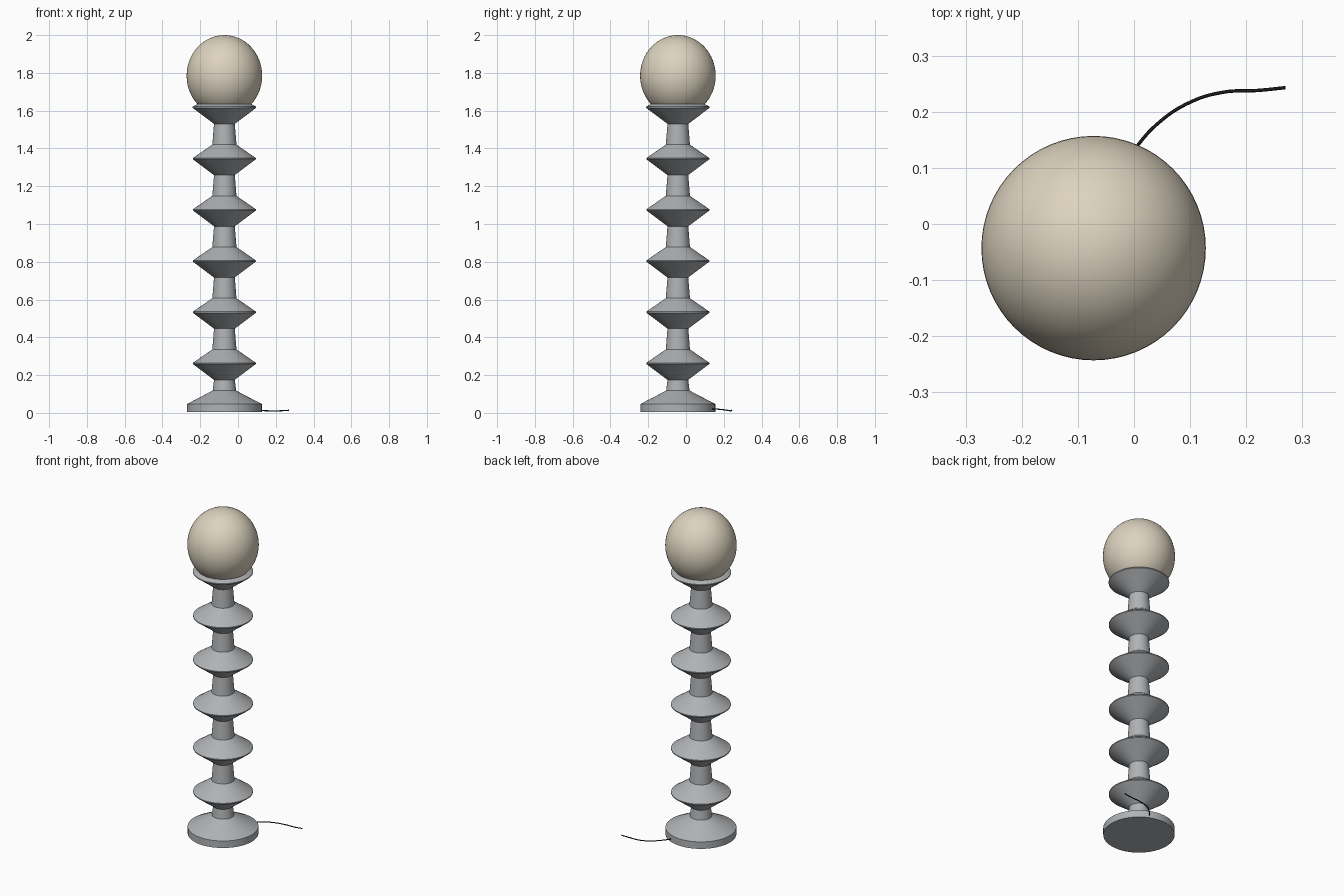
import bpy, bmesh, math
from mathutils import Vector

if "Cube" in bpy.data.objects:
    bpy.data.objects.remove(bpy.data.objects["Cube"], do_unlink=True)

CENTRE = Vector((-0.072, -0.043, 0))
SIDES = 64


def material(name, colour):
    mat = bpy.data.materials.new(name)
    mat.use_nodes = True
    mat.diffuse_color = colour
    mat.node_tree.nodes["Principled BSDF"].inputs["Base Color"].default_value = colour
    return mat


def smooth(obj, degrees):
    bpy.ops.object.select_all(action="DESELECT")
    obj.select_set(True)
    bpy.context.view_layer.objects.active = obj
    bpy.ops.object.shade_smooth_by_angle(angle=math.radians(degrees))


def lathe(name, profile, mat):
    """Turn a list of (radius, height) points into a closed solid."""
    bm = bmesh.new()
    rings = []
    for r, z in profile:
        rings.append([bm.verts.new((r * math.cos(a), r * math.sin(a), z))
                      for a in (math.tau * i / SIDES for i in range(SIDES))])
    for low, high in zip(rings, rings[1:]):
        for i in range(SIDES):
            j = (i + 1) % SIDES
            bm.faces.new((low[i], low[j], high[j], high[i]))
    bm.faces.new(rings[0][::-1])
    bm.faces.new(rings[-1])
    mesh = bpy.data.meshes.new(name)
    bm.to_mesh(mesh)
    bm.free()
    mesh.materials.append(mat)
    obj = bpy.data.objects.new(name, mesh)
    obj.location = CENTRE
    bpy.context.collection.objects.link(obj)
    smooth(obj, 30)
    return obj


grey = material("grey metal", (0.43, 0.445, 0.46, 1))
cream = material("cream glass", (0.72, 0.65, 0.52, 1))
black = material("black cord", (0.01, 0.01, 0.01, 1))

# Turned stem: flat foot, five double-cone discs, and a cup on top
profile = [(0.198, 0.004), (0.198, 0.047), (0.062, 0.118)]
for k in range(5):
    rim = 0.262 + 0.271 * k
    profile += [(0.055, rim - 0.087), (0.167, rim - 0.003),
                (0.167, rim + 0.003), (0.064, rim + 0.074)]
profile += [(0.055, 1.53), (0.168, 1.615), (0.168, 1.621), (0.143, 1.635)]
lathe("lamp_stem", profile, grey)

# Globe, slightly taller than wide, sunk into the cup
bpy.ops.mesh.primitive_uv_sphere_add(segments=SIDES, ring_count=32, radius=1,
                                     location=CENTRE + Vector((0, 0, 1.785)))
globe = bpy.context.object
globe.name = "globe_shade"
globe.scale = (0.2, 0.2, 0.215)
globe.data.materials.append(cream)
smooth(globe, 60)

# Thin power cord trailing from the back of the foot
path = [(-0.01, 0.12, 0.022), (0.04, 0.177, 0.019), (0.1, 0.217, 0.014),
        (0.16, 0.235, 0.011), (0.22, 0.238, 0.011), (0.27, 0.243, 0.014)]
curve = bpy.data.curves.new("power_cord", "CURVE")
curve.dimensions = "3D"
curve.bevel_depth = 0.003
curve.bevel_resolution = 2
curve.use_fill_caps = True
spline = curve.splines.new("BEZIER")
spline.bezier_points.add(len(path) - 1)
for point, co in zip(spline.bezier_points, path):
    point.co = co
    point.handle_left_type = point.handle_right_type = "AUTO"
curve.materials.append(black)
cord = bpy.data.objects.new("power_cord", curve)
bpy.context.collection.objects.link(cord)
